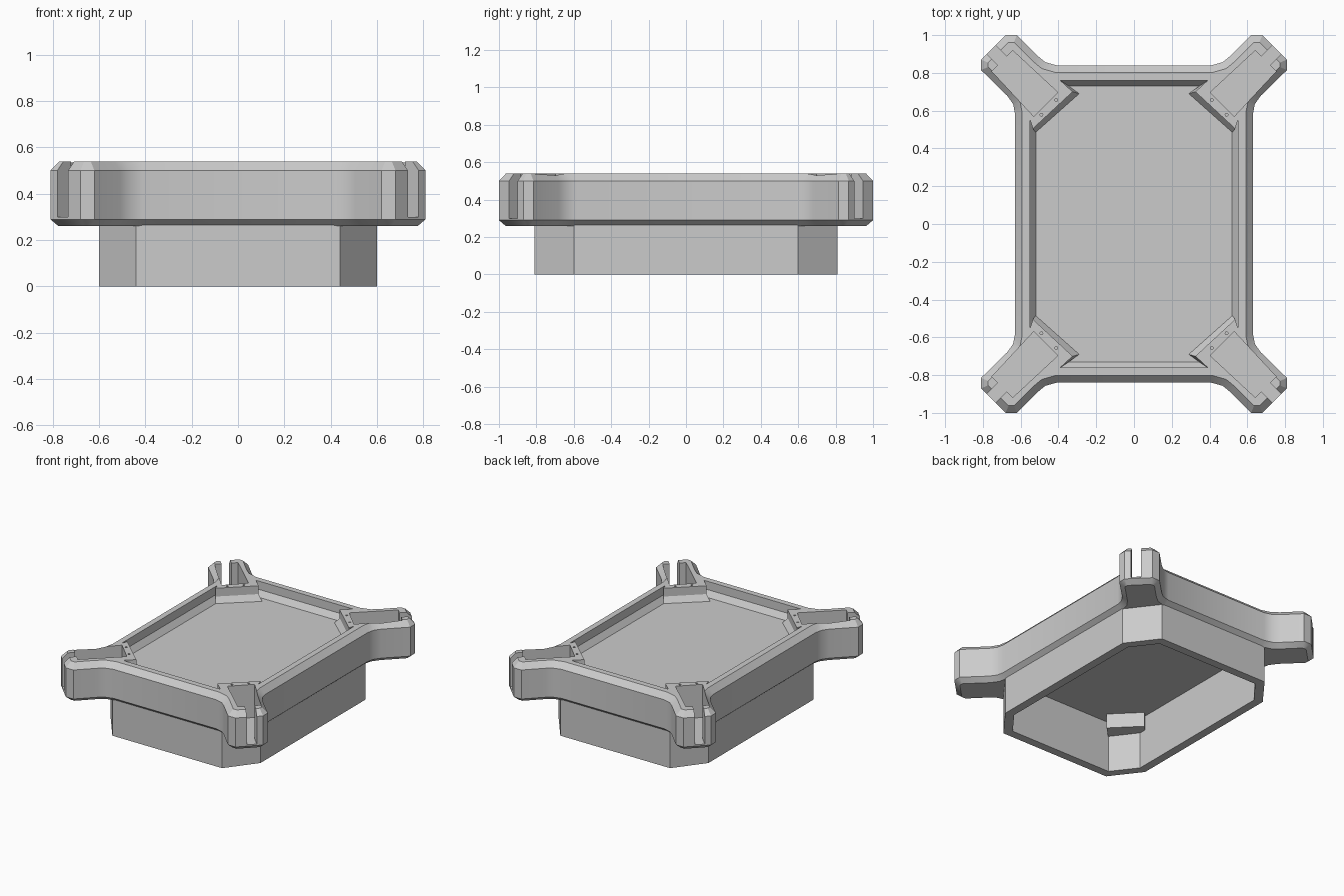
import bpy, bmesh, math
from mathutils import Vector

cube = bpy.data.objects.get("Cube")
if cube:
    bpy.data.objects.remove(cube, do_unlink=True)

grey = bpy.data.materials.new("plain_grey")
grey.use_nodes = True
COLOUR = (0.6, 0.6, 0.6, 1)
grey.diffuse_color = COLOUR
next(n for n in grey.node_tree.nodes if n.type == 'BSDF_PRINCIPLED').inputs["Base Color"].default_value = COLOUR


def four_way(quarter):
    """Mirror a quarter outline into a full counter-clockwise outline."""
    back = quarter[::-1]
    return (quarter + [(-x, y) for x, y in back]
            + [(-x, -y) for x, y in quarter] + [(x, -y) for x, y in back])


def inset(outline, d):
    """Move every edge of a counter-clockwise outline inward by d."""
    pts = [Vector(p) for p in outline]
    out = []
    for i, p in enumerate(pts):
        a = (p - pts[i - 1]).normalized()
        b = (pts[(i + 1) % len(pts)] - p).normalized()
        na, nb = Vector((-a.y, a.x)), Vector((-b.y, b.x))
        out.append(p + (na + nb) * d / (1 + na.dot(nb)))
    return out


def loft(name, rings):
    """Solid through stacked (outline, height) rings."""
    bm = bmesh.new()
    loops = [[bm.verts.new((p[0], p[1], z)) for p in ring] for ring, z in rings]
    n = len(loops[0])
    for lo, hi in zip(loops, loops[1:]):
        for i in range(n):
            j = (i + 1) % n
            bm.faces.new((lo[i], lo[j], hi[j], hi[i]))
    bm.faces.new(loops[0][::-1])
    bm.faces.new(loops[-1])
    bmesh.ops.recalc_face_normals(bm, faces=bm.faces)
    mesh = bpy.data.meshes.new(name)
    bm.to_mesh(mesh)
    bm.free()
    mesh.materials.append(grey)
    ob = bpy.data.objects.new(name, mesh)
    bpy.context.collection.objects.link(ob)
    return ob


def combine(target, tool, operation):
    """Apply a boolean and discard the tool."""
    mod = target.modifiers.new("boolean", 'BOOLEAN')
    mod.operation, mod.solver, mod.object = operation, 'EXACT', tool
    bpy.context.view_layer.update()
    graph = bpy.context.evaluated_depsgraph_get()
    mesh = bpy.data.meshes.new_from_object(target.evaluated_get(graph))
    target.modifiers.clear()
    target.data = mesh
    bpy.data.objects.remove(tool, do_unlink=True)


def on_arm(points, sx, sy):
    """Arm-local points (along, across) to plan positions."""
    r = math.sqrt(0.5)
    return [(sx * (0.467 + (u - v) * r), sy * (0.633 + (u + v) * r)) for u, v in points]


# Tray frame with four diagonal arms, chamfered above and below
frame = four_way([(0.63, 0.585), (0.64, 0.635), (0.672, 0.68), (0.81, 0.815),
                  (0.81, 0.87), (0.68, 1.0), (0.62, 1.0), (0.51, 0.89),
                  (0.47, 0.857), (0.41, 0.84)])
body = loft("tray_body", [(inset(frame, 0.035), 0.26), (frame, 0.29),
                          (frame, 0.50), (inset(frame, 0.038), 0.54)])

# Eight-sided hollow skirt underneath
skirt = four_way([(0.6, 0.6), (0.44, 0.81)])
combine(body, loft("skirt", [(skirt, 0), (skirt, 0.3)]), 'UNION')
hollow = inset(skirt, 0.06)
combine(body, loft("skirt_hollow", [(hollow, -0.1), (hollow, 0.37)]), 'DIFFERENCE')

# Recessed tray floor with a sloped foot and corner blocks
foot = four_way([(0.52, 0.53), (0.521, 0.485), (0.29, 0.69), (0.345, 0.73)])
lip = four_way([(0.55, 0.55), (0.535, 0.505), (0.325, 0.70), (0.39, 0.76)])
combine(body, loft("tray_recess", [(foot, 0.44), (lip, 0.48), (lip, 0.6)]), 'DIFFERENCE')

for sx in (1, -1):
    for sy in (1, -1):
        # Solid block behind each arm, inside the skirt
        block = on_arm([(-0.07, -0.125), (0.05, -0.125), (0.05, 0.125), (-0.07, 0.125)], sx, sy)
        combine(body, loft("arm_block", [(block, 0.265), (block, 0.40)]), 'UNION')
        # Channel along the arm, open at the tip through a narrow slot
        channel = on_arm([(0, -0.09), (0.325, -0.078), (0.325, -0.033), (0.6, -0.033),
                          (0.6, 0.033), (0.325, 0.033), (0.325, 0.078), (0, 0.09)], sx, sy)
        combine(body, loft("arm_channel", [(channel, 0.30), (channel, 0.7)]), 'DIFFERENCE')
        # Small screw holes in the corner block
        for v in (-0.055, 0.055):
            ring = [(-0.022 + 0.008 * math.cos(k * math.pi / 4), v + 0.008 * math.sin(k * math.pi / 4))
                    for k in range(8)]
            hole = on_arm(ring, sx, sy)
            combine(body, loft("screw_hole", [(hole, 0.49), (hole, 0.6)]), 'DIFFERENCE')

bpy.ops.object.select_all(action='DESELECT')
body.select_set(True)
bpy.context.view_layer.objects.active = body
bpy.ops.object.shade_smooth_by_angle(angle=math.radians(30))
